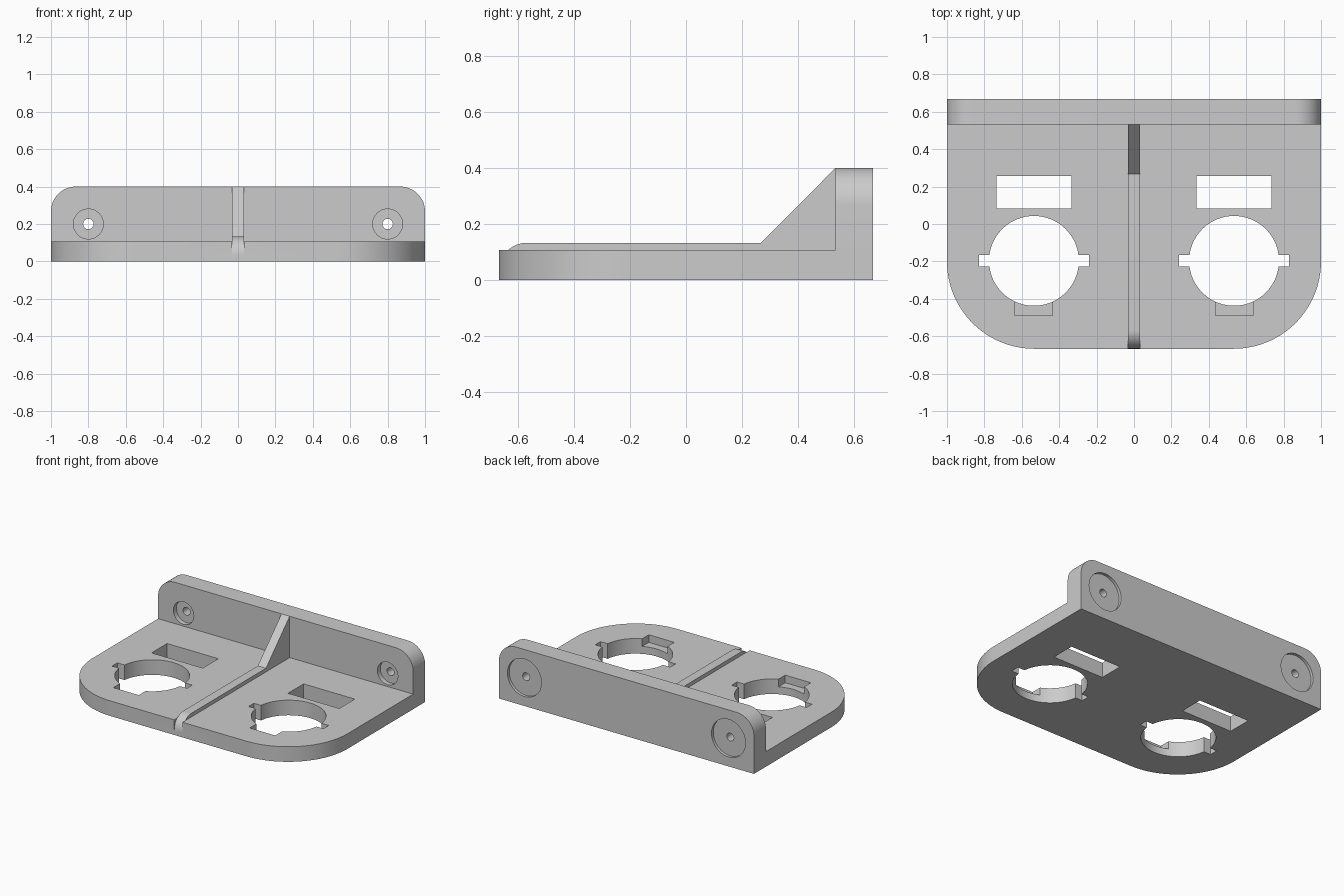
import bpy, bmesh
from math import cos, sin, pi, radians
from mathutils import Matrix

cube = bpy.data.objects.get("Cube")
if cube:
    bpy.data.objects.remove(cube, do_unlink=True)

grey = bpy.data.materials.new("light_grey")
grey.use_nodes = True
colour = (0.6, 0.6, 0.6, 1)
grey.diffuse_color = colour
grey.node_tree.nodes["Principled BSDF"].inputs["Base Color"].default_value = colour

# Axes that carry a flat profile (u, v, depth) into the model's frame
AXES = {
    "z": Matrix(((1, 0, 0), (0, 1, 0), (0, 0, 1))),
    "y": Matrix(((1, 0, 0), (0, 0, 1), (0, 1, 0))),
    "x": Matrix(((0, 0, 1), (1, 0, 0), (0, 1, 0))),
}


def prism(name, profile, lo, hi, axis="z"):
    """Extrude a flat profile from lo to hi along an axis."""
    bm = bmesh.new()
    face = bm.faces.new([bm.verts.new(AXES[axis] @ Matrix.Translation((u, v, lo)).translation)
                         for u, v in profile])
    ext = bmesh.ops.extrude_face_region(bm, geom=[face])
    verts = [g for g in ext["geom"] if isinstance(g, bmesh.types.BMVert)]
    bmesh.ops.translate(bm, verts=verts, vec=AXES[axis].col[2] * (hi - lo))
    bmesh.ops.recalc_face_normals(bm, faces=bm.faces)
    mesh = bpy.data.meshes.new(name)
    bm.to_mesh(mesh)
    bm.free()
    mesh.materials.append(grey)
    obj = bpy.data.objects.new(name, mesh)
    bpy.context.collection.objects.link(obj)
    return obj


def arc(cx, cy, r, start, end, steps):
    angles = [radians(start + (end - start) * i / steps) for i in range(steps + 1)]
    return [(cx + r * cos(a), cy + r * sin(a)) for a in angles]


def disc(cx, cy, r, steps=64):
    return arc(cx, cy, r, 0, 360, steps)[:-1]


def rect(x0, x1, y0, y1):
    return [(x0, y0), (x1, y0), (x1, y1), (x0, y1)]


def combine(target, tool, operation):
    mod = target.modifiers.new("combine", "BOOLEAN")
    mod.operation, mod.solver, mod.object = operation, "EXACT", tool
    bpy.context.view_layer.objects.active = target
    bpy.ops.object.modifier_apply(modifier=mod.name)
    bpy.data.objects.remove(tool, do_unlink=True)


BACK, WALL, PLATE, TOP = 0.667, 0.533, 0.107, 0.4

# Shelf plate with large rounded front corners
bracket = prism("shelf_bracket",
                arc(-0.533, -0.2, 0.467, 180, 270, 32) + arc(0.533, -0.2, 0.467, 270, 360, 32)
                + [(1, BACK), (-1, BACK)], 0, PLATE)

# Upright back wall with rounded top corners
wall = prism("back_wall", [(-1, 0), (1, 0)] + arc(0.867, 0.267, 0.133, 0, 90, 16)
             + arc(-0.867, 0.267, 0.133, 90, 180, 16), WALL, BACK, "y")
combine(bracket, wall, "UNION")

# Centre rib with a sloping gusset
rib = prism("centre_rib", [(-0.65, 0.05), (0.6, 0.05), (0.6, TOP), (WALL, TOP),
                           (0.267, 0.133), (-0.65, 0.133)], -0.032, 0.032, "x")
combine(bracket, rib, "UNION")

# Rounded nose on the front of the rib
nose = prism("nose_cutter", arc(-0.567, 0.033, 0.1, 180, 90, 16)
             + [(-0.567, 0.2), (-0.7, 0.2), (-0.7, 0.033)], -0.033, 0.033, "x")
combine(bracket, nose, "DIFFERENCE")

for side in (-1, 1):
    cx, cy, sx = 0.535 * side, -0.197, 0.8 * side
    cutters = [
        # Round opening, side notches, front pocket and slot
        prism("opening", disc(cx, cy, 0.24, 96), -0.1, 0.3),
        prism("notches", rect(cx - 0.294, cx + 0.294, cy - 0.03, cy + 0.03), -0.1, 0.3),
        prism("pocket", rect(cx - 0.1, cx + 0.1, -0.49, cy), 0.053, 0.3),
        prism("slot", rect(cx - 0.201, cx + 0.201, 0.083, 0.257), -0.1, 0.3),
        # Screw hole with a recess on each face of the wall
        prism("screw_hole", disc(sx, 0.2, 0.028, 16), 0.4, 0.8, "y"),
        prism("front_recess", disc(sx, 0.2, 0.08), 0.4, WALL + 0.033, "y"),
        prism("rear_recess", disc(sx, 0.2, 0.133), BACK - 0.02, 0.8, "y"),
    ]
    for cutter in cutters:
        combine(bracket, cutter, "DIFFERENCE")

# Smooth curved walls, crisp edges
bpy.ops.object.select_all(action="DESELECT")
bracket.select_set(True)
bpy.context.view_layer.objects.active = bracket
bpy.ops.object.shade_smooth_by_angle(angle=radians(30))
